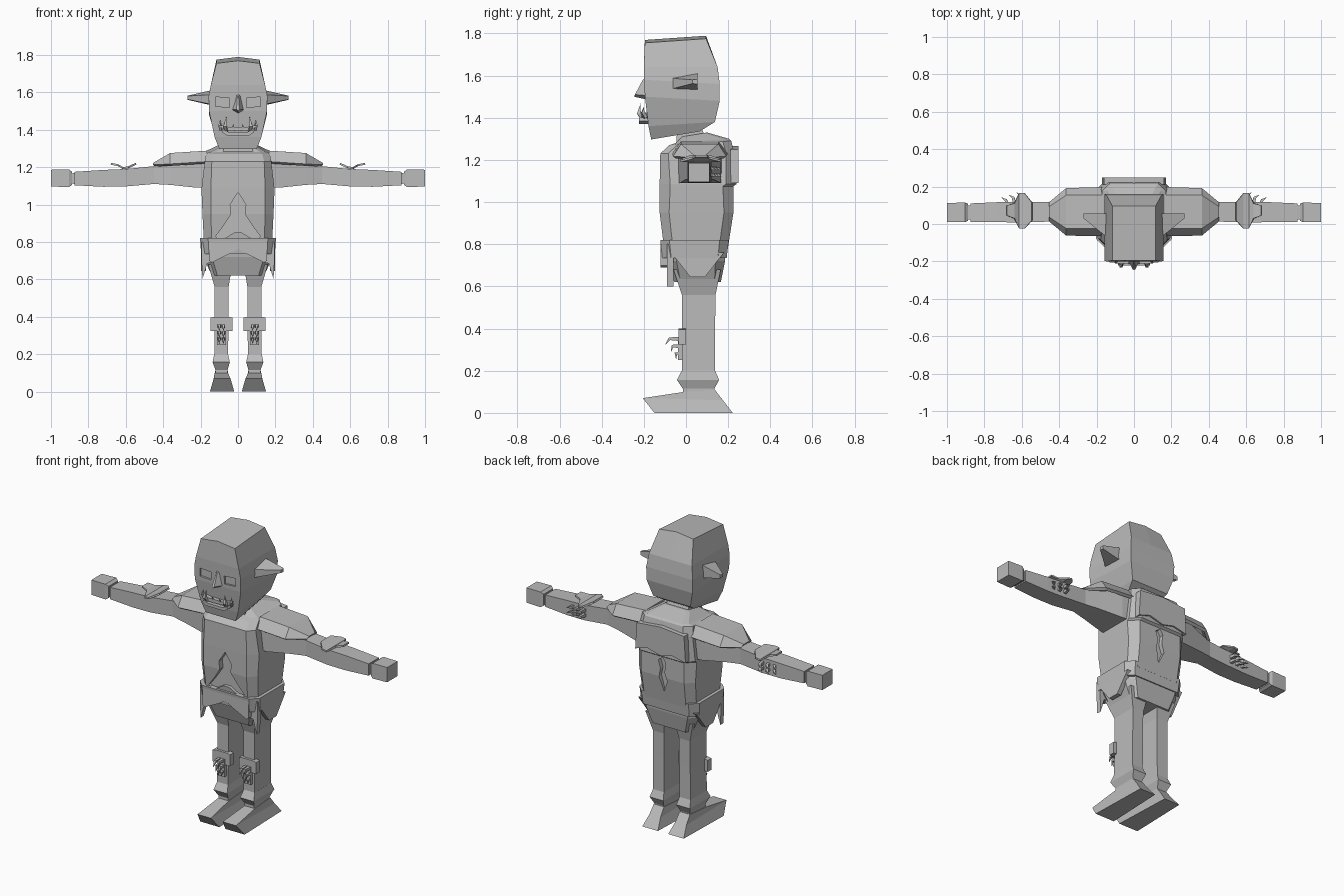
import bpy, bmesh, math
from mathutils import Vector

grey = bpy.data.materials.new("plain grey")
grey.diffuse_color = (0.5, 0.5, 0.5, 1)


def loft(name, rings, mirror=False, closed=True):
    """Skin a list of equal-length point rings; closed rings get end caps."""
    bm = bmesh.new()
    vs = [[bm.verts.new(p) for p in r] for r in rings]
    n = len(rings[0])
    for a, b in zip(vs, vs[1:]):
        for i in range(n if closed else n - 1):
            j = (i + 1) % n
            bm.faces.new((a[i], a[j], b[j], b[i]))
    if closed:
        bm.faces.new(vs[0])
        bm.faces.new(vs[-1])
    bmesh.ops.recalc_face_normals(bm, faces=bm.faces)
    me = bpy.data.meshes.new(name)
    bm.to_mesh(me)
    bm.free()
    me.materials.append(grey)
    ob = bpy.data.objects.new(name, me)
    bpy.context.collection.objects.link(ob)
    if mirror:
        m = ob.modifiers.new("mirror", 'MIRROR')
        m.use_mirror_merge = False
    return ob


def rect(z, x0, x1, y0, y1):
    return [(x0, y0, z), (x1, y0, z), (x1, y1, z), (x0, y1, z)]


def octo(z, w, fw, yf, yb, tilt=0):
    """Chamfered body section, back edge raised by tilt."""
    c = w - fw
    p = [(-fw, yf), (fw, yf), (w, yf + c), (w, yb - c), (fw, yb), (-fw, yb), (-w, yb - c), (-w, yf + c)]
    return [(x, y, z + tilt * (y - yf) / (yb - yf)) for x, y in p]


def xsec(x, y0, y1, z0, z1):
    return [(x, y0, z0), (x, y1, z0), (x, y1, z1), (x, y0, z1)]


def prism(name, pts, y0, y1, mirror=False):
    """Extrude an XZ outline along y."""
    return loft(name, [[(x, y, z) for x, z in pts] for y in (y0, y1)], mirror)


def spike(name, path, radii, n=4):
    """Curved horn along a path, mirrored."""
    path = [Vector(p) for p in path]
    rings = []
    for i, (p, r) in enumerate(zip(path, radii)):
        d = path[min(i + 1, len(path) - 1)] - path[max(i - 1, 0)]
        q = d.to_track_quat('Z', 'Y')
        rings.append([p + q @ Vector((r * math.cos(a), r * math.sin(a), 0))
                      for a in [math.tau * (k + .5) / n for k in range(n)]])
    return loft(name, rings, True)


def cut(ob, cutter):
    cutter.hide_render = True
    cutter.hide_viewport = False
    cutter.display_type = 'WIRE'
    m = ob.modifiers.new("cut", 'BOOLEAN')
    m.operation, m.object, m.solver = 'DIFFERENCE', cutter, 'EXACT'


# Head: half width, front y/z, back y/z, centre rise
head_rows = [(.10, -.165, 1.297, .065, 1.335, 0), (.125, -.178, 1.36, .137, 1.38, 0),
             (.155, -.195, 1.50, .16, 1.48, 0), (.157, -.198, 1.58, .16, 1.56, 0),
             (.145, -.2, 1.64, .15, 1.64, 0), (.115, -.195, 1.755, .095, 1.775, .014)]
head = loft("head", [[(-w, yf, zf), (0, yf, zf + d), (w, yf, zf), (w, yb, zb), (0, yb, zb + d), (-w, yb, zb)]
                     for w, yf, zf, yb, zb, d in head_rows])
cut(head, prism("eye_cutter", [(.045, 1.52), (.12, 1.525), (.12, 1.575), (.045, 1.57)], -.3, -.184, True))

# Nose
loft("nose", [[(-.012, -.19, 1.595), (.012, -.19, 1.595), (.036, -.18, 1.505), (0, -.18, 1.485), (-.036, -.18, 1.505)],
              [(-.003, -.205, 1.58), (.003, -.205, 1.58), (.008, -.242, 1.51), (0, -.246, 1.50), (-.008, -.242, 1.51)]])

# Ears
loft("ear", [[(.14, -.075, 1.535), (.14, .055, 1.53), (.14, .055, 1.612), (.14, -.075, 1.588)],
             [(.27, .03, 1.562), (.27, .055, 1.56), (.27, .055, 1.582), (.27, .03, 1.58)]], True)

# Mouth, lower lip, tusks and small teeth
prism("lower_lip", [(-.085, 1.385), (-.06, 1.37), (.06, 1.37), (.085, 1.385), (.08, 1.40), (.05, 1.388),
                    (-.05, 1.388), (-.08, 1.40)], -.222, -.16)
prism("upper_lip", [(-.085, 1.405), (-.05, 1.395), (.05, 1.395), (.085, 1.405), (.10, 1.425), (.05, 1.415),
                    (-.05, 1.415), (-.10, 1.425)], -.21, -.17)
spike("tusk", [(.062, -.20, 1.39), (.07, -.225, 1.42), (.062, -.215, 1.468)], [.012, .012, .001])
spike("side_tooth", [(.092, -.19, 1.40), (.097, -.205, 1.425), (.095, -.20, 1.452)], [.01, .009, .001])
spike("small_tooth", [(.025, -.20, 1.395), (.025, -.215, 1.43)], [.011, .001])

# Torso with sloping collar, plus torn shirt openings
torso = loft("torso", [octo(.79, .182, .14, -.105, .20), octo(.95, .19, .145, -.125, .225),
                       octo(1.075, .195, .145, -.125, .225), octo(1.085, .195, .145, -.125, .24),
                       octo(1.23, .178, .14, -.122, .228), octo(1.27, .17, .13, -.08, .215, .02),
                       octo(1.28, .145, .12, -.05, .205, .02), octo(1.31, .085, .07, -.02, .10, .02)])
cut(torso, prism("belly_tear_cutter", [(0, 1.065), (.042, 1.0), (.036, .95), (.075, .89), (.12, .83), (.10, .81),
                                       (.07, .82), (.02, .85), (-.02, .85), (-.07, .82), (-.10, .81), (-.12, .83),
                                       (-.075, .89), (-.036, .95), (-.042, 1.0)], -.3, -.092))
cut(torso, prism("back_tear_cutter", [(0, .86), (.025, .95), (.015, 1.0), (.03, 1.05), (0, 1.07),
                                      (-.02, 1.04), (-.012, .98), (-.03, .93)], .20, .35))
prism("back_yoke", [(-.17, 1.09), (-.08, 1.11), (0, 1.09), (.09, 1.115), (.17, 1.09), (.16, 1.25), (0, 1.265),
                    (-.16, 1.25)], .21, .248)
loft("neck", [rect(1.24, -.085, .085, -.05, .12), rect(1.36, -.07, .07, -.04, .07)])

# Pelvis, belt band and ragged cloth
loft("pelvis", [octo(.62, .14, .11, -.055, .165), octo(.72, .185, .14, -.09, .185), octo(.80, .185, .14, -.10, .19)])
loft("belt_band", [octo(.735, .197, .155, -.112, .193), octo(.82, .203, .16, -.122, .203)])
prism("front_cloth", [(-.155, .81), (.155, .81), (.155, .70), (.14, .69), (.10, .71), (.05, .735), (0, .765),
                      (-.05, .735), (-.10, .71), (-.14, .69), (-.155, .70)], -.12, -.085)
prism("corner_tail", [(.14, .80), (.195, .80), (.195, .70), (.19, .60), (.175, .65), (.165, .685), (.14, .69)],
      -.09, -.06, True)
loft("side_flap", [[(x, -.07, .76), (x, .18, .76), (x, .09, .645), (x, .02, .645)] for x in (.17, .197)], True)

# Legs and boots
loft("leg", [rect(.68, .03, .16, -.06, .165), rect(.56, .05, .125, -.02, .14), rect(.40, .051, .125, -.02, .138),
             rect(.17, .053, .127, -.02, .138)], True)
loft("boot_cuff", [rect(.10, .056, .12, -.015, .135), rect(.115, .056, .12, -.015, .135),
                   rect(.157, .044, .136, -.043, .157), rect(.20, .053, .127, -.02, .138)], True)
loft("boot", [[(.02, -.15, 0), (.15, -.15, 0), (.14, .222, 0), (.035, .222, 0)],
              [(.04, -.205, .07), (.13, -.205, .07), (.125, .175, .06), (.05, .175, .06)],
              [(.053, -.02, .098), (.124, -.02, .098), (.122, .137, .11), (.053, .137, .11)]], True)

# Knee guards with three rows of paired claws
prism("knee_guard", [(.03, .325), (.147, .325), (.147, .395), (.125, .40), (.05, .40), (.03, .395)], -.035, .0, True)
prism("knee_strip", [(.065, .25), (.112, .25), (.112, .36), (.065, .36)], -.037, -.01, True)
for k, z in enumerate((.345, .31, .275)):
    tip = -.097 + .025 * k
    for x in (.078, .1):
        spike("knee_claw", [(x, -.03, z + .005), (x, tip * .6 - .02, z + .007), (x, tip, z - .02)],
              [.013, .010, .001])

# Arms, wrists and hands
loft("arm", [xsec(.15, -.04, .17, 1.09, 1.265), xsec(.22, -.03, .165, 1.09, 1.255), xsec(.36, -.005, .135, 1.105, 1.222),
             xsec(.45, .013, .117, 1.11, 1.205), xsec(.60, .008, .12, 1.097, 1.19), xsec(.72, .01, .117, 1.095, 1.185),
             xsec(.875, .012, .11, 1.103, 1.175)], True)
loft("wrist", [xsec(.86, .02, .105, 1.105, 1.17), xsec(.885, .025, .098, 1.113, 1.167),
               xsec(.91, .02, .105, 1.105, 1.17)], True)
loft("hand", [xsec(.887, .018, .108, 1.105, 1.175), xsec(.903, .01, .115, 1.094, 1.187),
              xsec(1.0, .012, .112, 1.096, 1.186)], True)

# Shoulder pads: bent plates
pad = loft("shoulder_pad", [[(.165, -.058, 1.225), (.165, -.02, 1.28), (.165, .15, 1.28), (.165, .19, 1.225)],
                            [(.36, -.055, 1.212), (.36, -.02, 1.268), (.36, .15, 1.268), (.36, .185, 1.212)],
                            [(.45, .02, 1.208), (.45, .04, 1.215), (.45, .09, 1.215), (.45, .11, 1.208)]],
           True, closed=False)
s = pad.modifiers.new("thickness", 'SOLIDIFY')
s.thickness, s.offset = .018, 0

# Elbow guards: upturned plate, back plate and claws
guard = loft("elbow_guard", [[(.545, .02, 1.218), (.545, .115, 1.218)], [(.585, -.025, 1.20), (.585, .165, 1.20)],
                             [(.615, -.025, 1.195), (.615, .165, 1.195)], [(.64, .03, 1.21), (.64, .11, 1.21)],
                             [(.68, .045, 1.218), (.68, .1, 1.218)]], True, closed=False)
s = guard.modifiers.new("thickness", 'SOLIDIFY')
s.thickness, s.offset = .01, 0
loft("elbow_pin", [xsec(.585, .04, .10, 1.17, 1.195), xsec(.62, .04, .10, 1.17, 1.195)], True)
for k, x in enumerate((.60, .64, .68)):
    y = .165 - .013 * k
    for z in (1.13, 1.16):
        spike("elbow_claw", [(x, .11, z), (x + .005, y - .012, z), (x + .028, y + .003, z - .008)], [.014, .010, .001])
